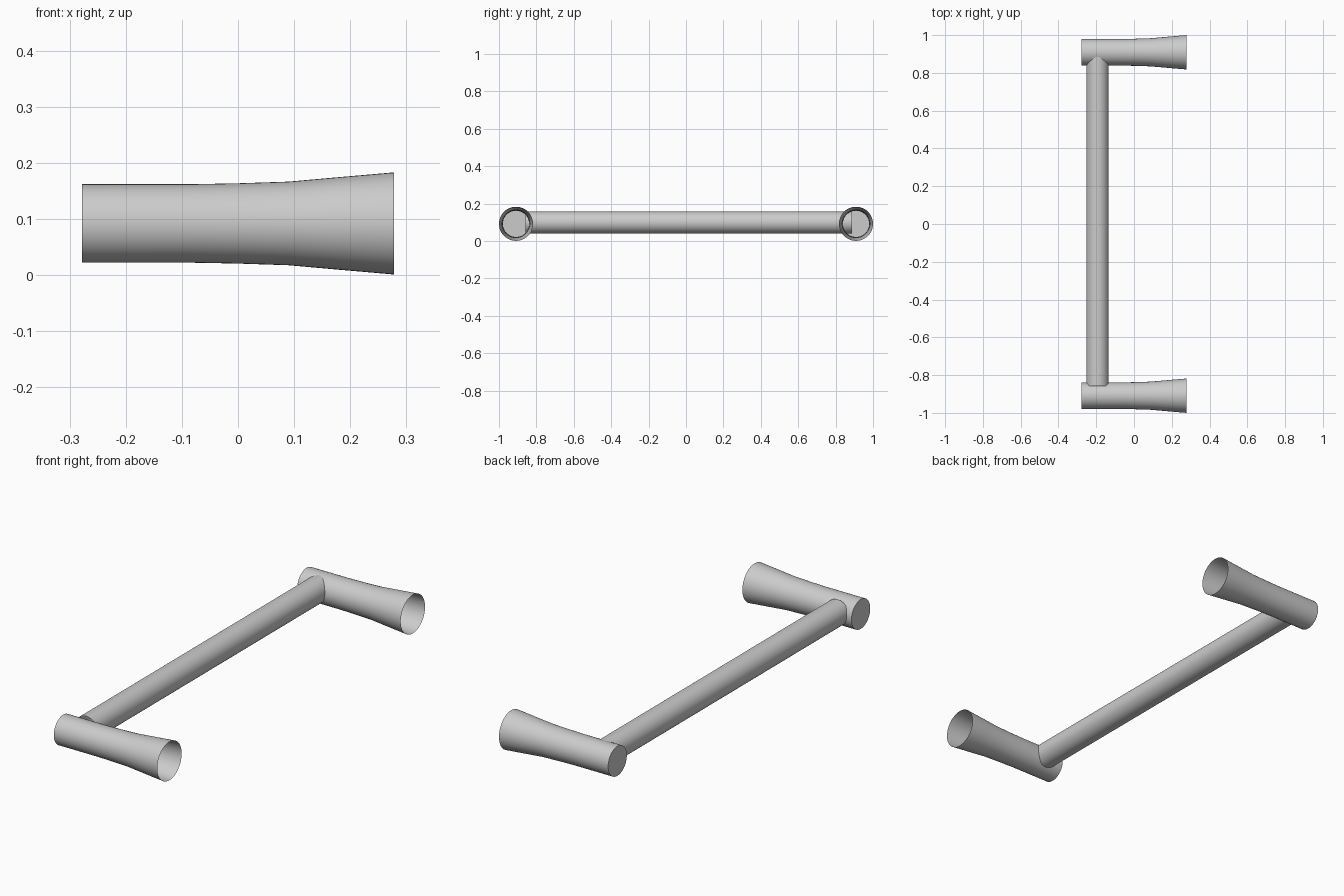
import bpy, bmesh, math
from mathutils import Matrix

cube = bpy.data.objects.get("Cube")
if cube:
    bpy.data.objects.remove(cube, do_unlink=True)

SIDES = 48
grey = bpy.data.materials.new("satin grey")
grey.use_nodes = True
colour = (0.6, 0.6, 0.6, 1)
grey.diffuse_color = colour
grey.node_tree.nodes["Principled BSDF"].inputs["Base Color"].default_value = colour


def tube(name, profile, matrix, cap_start=False):
    """Thin-walled tube along local z from (position, radius) pairs."""
    bm = bmesh.new()
    rings = []
    for z, r in profile:
        rings.append([bm.verts.new((r * math.cos(math.tau * i / SIDES),
                                    r * math.sin(math.tau * i / SIDES), z))
                      for i in range(SIDES)])
    for a, b in zip(rings, rings[1:]):
        for i in range(SIDES):
            j = (i + 1) % SIDES
            bm.faces.new((a[i], a[j], b[j], b[i]))
    if cap_start:
        bm.faces.new(rings[0][::-1])
    bm.transform(matrix)
    mesh = bpy.data.meshes.new(name)
    bm.to_mesh(mesh)
    bm.free()
    mesh.materials.append(grey)
    obj = bpy.data.objects.new(name, mesh)
    bpy.context.collection.objects.link(obj)
    bpy.ops.object.select_all(action='DESELECT')
    obj.select_set(True)
    bpy.context.view_layer.objects.active = obj
    bpy.ops.object.shade_smooth_by_angle(angle=math.radians(35))
    return obj


# Flared posts: closed at the back end, open at the wide end
post_profile = [(-0.278, 0.07), (-0.08, 0.07), (0.0, 0.0715),
                (0.09, 0.0745), (0.18, 0.0825), (0.278, 0.091)]
along_x = Matrix.Rotation(math.pi / 2, 4, 'Y')
for name, y in (("front_post", -0.909), ("back_post", 0.909)):
    tube(name, post_profile, Matrix.Translation((0, y, 0.092)) @ along_x, cap_start=True)

# Straight bar running into both posts
along_y = Matrix.Rotation(-math.pi / 2, 4, 'X')
tube("bar", [(-0.858, 0.059), (0.887, 0.059)],
     Matrix.Translation((-0.193, 0, 0.099)) @ along_y)
